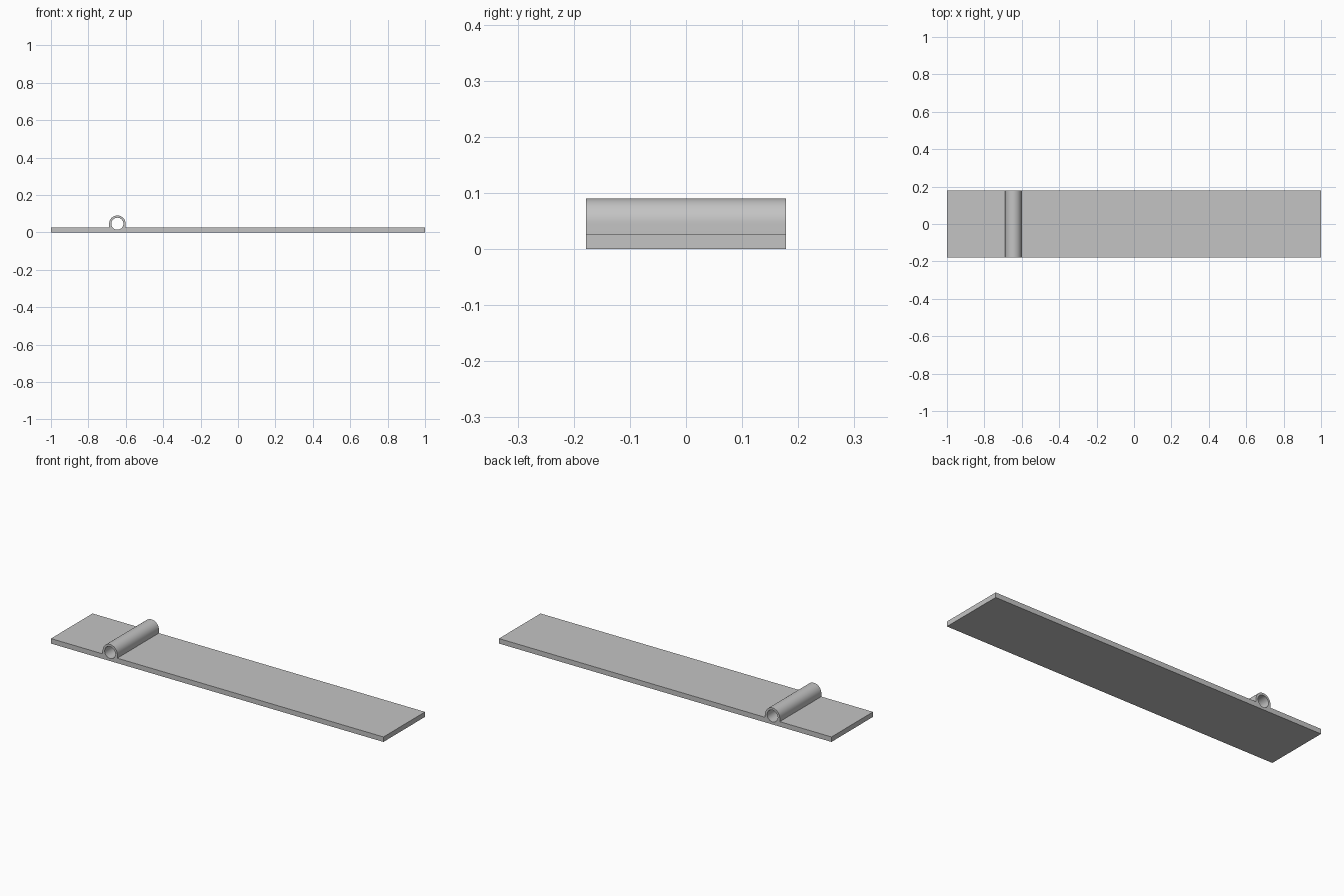
import bpy, bmesh
from math import sin, cos, pi, radians

cube = bpy.data.objects.get("Cube")
if cube:
    bpy.data.objects.remove(cube)

LENGTH, WIDTH, THICK = 2.0, 0.357, 0.027
TUBE_X, TUBE_Z = -0.645, 0.046
OUTER, BORE = 0.044, 0.032

grey = bpy.data.materials.new("plain grey")
grey.use_nodes = True
colour = (0.55, 0.55, 0.55, 1)
grey.diffuse_color = colour
grey.node_tree.nodes["Principled BSDF"].inputs["Base Color"].default_value = colour


def arc(radius, start, end, steps):
    """Points on a circle around the tube axis."""
    angles = [start + (end - start) * i / steps for i in range(steps + 1)]
    return [(TUBE_X + radius * cos(a), TUBE_Z + radius * sin(a)) for a in angles]


def extrude_profile(name, profile, depth):
    """Extrude an x-z outline along y, centred on y = 0."""
    bm = bmesh.new()
    face = bm.faces.new([bm.verts.new((x, -depth / 2, z)) for x, z in profile])
    out = bmesh.ops.extrude_face_region(bm, geom=[face])
    moved = [v for v in out["geom"] if isinstance(v, bmesh.types.BMVert)]
    bmesh.ops.translate(bm, verts=moved, vec=(0, depth, 0))
    bmesh.ops.recalc_face_normals(bm, faces=bm.faces)
    mesh = bpy.data.meshes.new(name)
    bm.to_mesh(mesh)
    bm.free()
    mesh.materials.append(grey)
    obj = bpy.data.objects.new(name, mesh)
    bpy.context.collection.objects.link(obj)
    return obj


# Flat plate with the arched tube housing in one outline
half = LENGTH / 2
outline = [(-half, 0), (half, 0), (half, THICK), (TUBE_X + OUTER, THICK)]
outline += arc(OUTER, 0, pi, 32)
outline += [(TUBE_X - OUTER, THICK), (-half, THICK)]
plate = extrude_profile("plate_with_tube", outline, WIDTH)

# Bore through the tube, dipping into the plate
cutter = extrude_profile("bore_cutter", arc(BORE, 0, 2 * pi, 64)[:-1], WIDTH * 1.2)
cut = plate.modifiers.new("bore", 'BOOLEAN')
cut.operation = 'DIFFERENCE'
cut.solver = 'EXACT'
cut.object = cutter

# Apply the cut, then shade the curved walls smoothly
bpy.ops.object.select_all(action='DESELECT')
plate.select_set(True)
bpy.context.view_layer.objects.active = plate
bpy.ops.object.modifier_apply(modifier=cut.name)
bpy.data.objects.remove(cutter)
bpy.ops.object.shade_smooth_by_angle(angle=radians(30))
